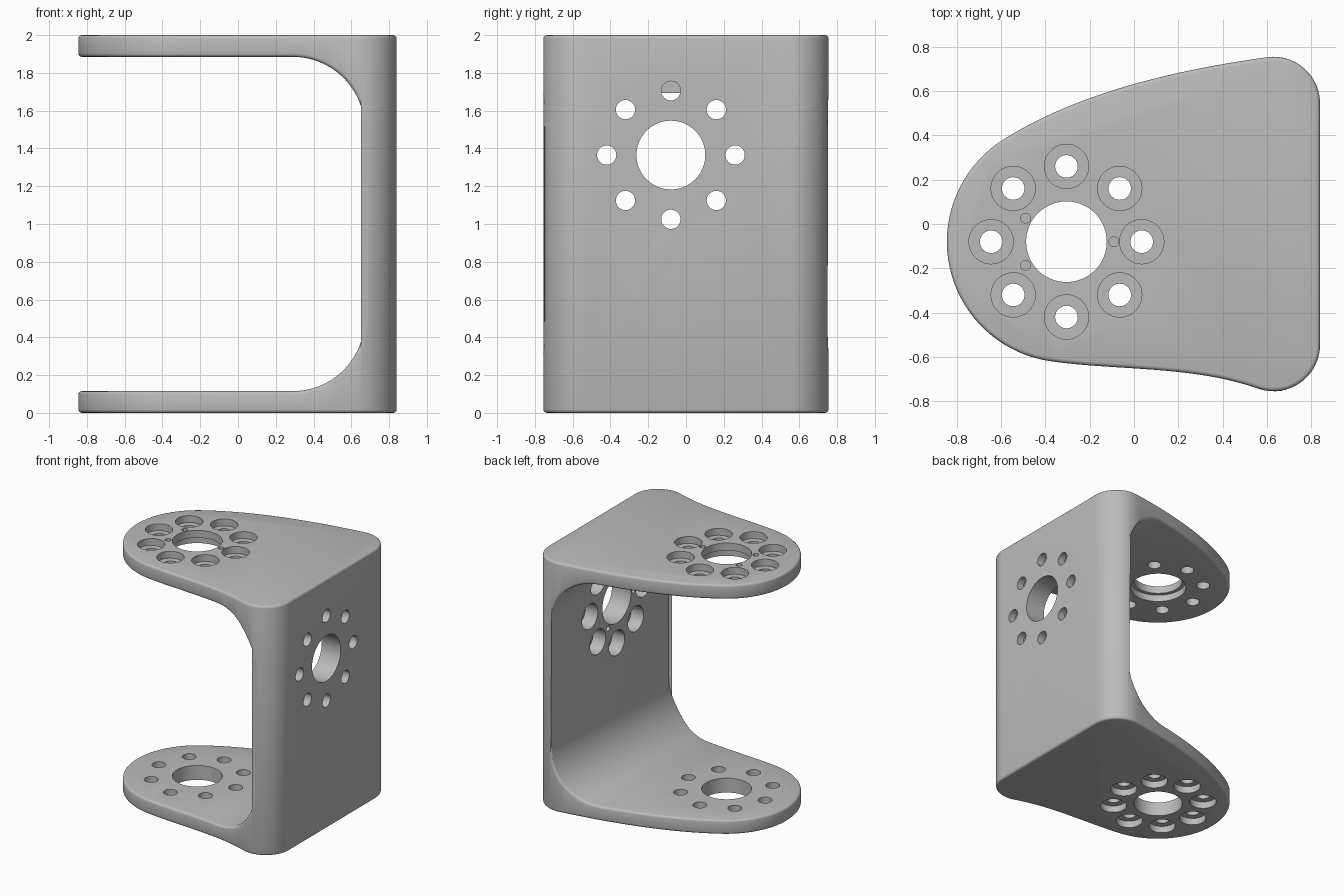
import bpy, bmesh
from math import sin, cos, pi, radians
from mathutils import Matrix, Vector

cube = bpy.data.objects.get("Cube")
if cube:
    bpy.data.objects.remove(cube)

grey = bpy.data.materials.new("matte grey")
grey.use_nodes = True
COLOR = (0.5, 0.5, 0.5, 1)
grey.diffuse_color = COLOR
grey.node_tree.nodes["Principled BSDF"].inputs["Base Color"].default_value = COLOR


def new_object(name, bm):
    bmesh.ops.recalc_face_normals(bm, faces=bm.faces)
    mesh = bpy.data.meshes.new(name)
    bm.to_mesh(mesh)
    bm.free()
    mesh.materials.append(grey)
    obj = bpy.data.objects.new(name, mesh)
    bpy.context.collection.objects.link(obj)
    return obj


def prism(name, points, direction):
    bm = bmesh.new()
    face = bm.faces.new([bm.verts.new(p) for p in points])
    ext = bmesh.ops.extrude_face_region(bm, geom=[face])
    bmesh.ops.translate(bm, vec=direction,
                        verts=[v for v in ext["geom"] if isinstance(v, bmesh.types.BMVert)])
    return new_object(name, bm)


def arc(cx, cy, r, start, end, n):
    angles = [radians(start + (end - start) * i / n) for i in range(n + 1)]
    return [(cx + r * cos(a), cy + r * sin(a)) for a in angles]


def hermite(p0, t0, p1, t1, n):
    """Interior points of a smooth edge between two arcs."""
    p0, t0, p1, t1 = map(Vector, (p0, t0, p1, t1))
    pts = []
    for i in range(1, n):
        s = i / n
        p = (p0 * (2*s**3 - 3*s**2 + 1) + t0 * (s**3 - 2*s**2 + s)
             + p1 * (3*s**2 - 2*s**3) + t1 * (s**3 - s**2))
        pts.append(tuple(p))
    return pts


def drill(bm, matrix, steps, segments):
    """Stepped round cutter; steps are (radius, height) pairs along its axis."""
    rings = [[bm.verts.new(matrix @ Vector((r * cos(2*pi*i/segments), r * sin(2*pi*i/segments), h)))
              for i in range(segments)] for r, h in steps]
    bm.faces.new(rings[0])
    bm.faces.new(rings[-1])
    for a, b in zip(rings, rings[1:]):
        for i in range(segments):
            j = (i + 1) % segments
            bm.faces.new((a[i], a[j], b[j], b[i]))


def bolt_circle(bm, matrix, thickness, bore_depth, centre, pins):
    """Eight counterbored holes round a central opening; local z=0 is the bored face."""
    far = -thickness - 0.05
    for k in range(8):
        a = k * pi / 4
        drill(bm, matrix @ Matrix.Translation((0.34 * cos(a), 0.34 * sin(a), 0)),
              [(0.051, far), (0.051, -bore_depth), (0.1, -bore_depth), (0.1, 0.05)], 40)
    drill(bm, matrix, centre, 72)
    for a in pins:
        a = radians(a)
        drill(bm, matrix @ Matrix.Translation((0.213 * cos(a), 0.213 * sin(a), 0)),
              [(0.022, -0.045), (0.022, 0.05)], 20)


def cut(target, cutter):
    mod = target.modifiers.new("cut " + cutter.name, "BOOLEAN")
    mod.operation = "DIFFERENCE"
    mod.solver = "EXACT"
    mod.object = cutter
    cutter.hide_render = True
    cutter.hide_set(True)


# Outline of the bracket seen from above
nose = arc(-0.3, -0.08, 0.545, 122, 262, 36)
low_corner = arc(0.63, -0.545, 0.21, -108, 0, 18)
high_corner = arc(0.63, 0.545, 0.21, 0, 98, 18)
outline = (nose
           + hermite(nose[-1], (0.9, -0.13), low_corner[0], (0.9, -0.32), 20)
           + low_corner + high_corner
           + hermite(high_corner[-1], (-1.15, -0.16), nose[0], (-1.05, -0.66), 24))
bracket = prism("bracket", [(x, y, 0) for x, y in outline], (0, 0, 2))

# Opening between the two plates
opening = ([(-1.2, 0.115)] + arc(0.29, 0.495, 0.38, -90, 0, 20)
           + arc(0.29, 1.505, 0.38, 0, 90, 20) + [(-1.2, 1.885)])
opening_cutter = prism("opening_cutter", [(x, -1, z) for x, z in opening], (0, 2, 0))
cut(bracket, opening_cutter)

# Rounded rims
bevel = bracket.modifiers.new("rims", "BEVEL")
bevel.width = 0.018
bevel.segments = 3
bevel.limit_method = "ANGLE"
bevel.angle_limit = radians(50)
bevel.use_clamp_overlap = False

# Holes in the top plate, bottom plate and side wall
bm = bmesh.new()
bolt_circle(bm, Matrix.Translation((-0.305, -0.08, 2)), 0.115, 0.055,
            [(0.21, -0.2), (0.21, -0.06), (0.182, -0.06), (0.182, 0.05)], (0, 150, 210))
bolt_circle(bm, Matrix.Translation((-0.305, -0.08, 0)) @ Matrix.Rotation(pi, 4, "X"),
            0.115, 0.055, [(0.182, -0.2), (0.182, 0.05)], ())
bolt_circle(bm, Matrix.Translation((0.67, -0.08, 1.365)) @ Matrix.Rotation(-pi / 2, 4, "Y"),
            0.17, 0.11, [(0.182, -0.25), (0.182, 0.05)], (30, 150, 270))
hole_cutter = new_object("hole_cutter", bm)
cut(bracket, hole_cutter)

# Bake the cuts and remove the cutters
bpy.context.view_layer.update()
baked = bpy.data.meshes.new_from_object(bracket.evaluated_get(bpy.context.evaluated_depsgraph_get()))
bracket.modifiers.clear()
bracket.data = baked
for helper in (opening_cutter, hole_cutter):
    bpy.data.objects.remove(helper)

bpy.ops.object.select_all(action="DESELECT")
bracket.select_set(True)
bpy.context.view_layer.objects.active = bracket
bpy.ops.object.shade_smooth_by_angle(angle=radians(35))
